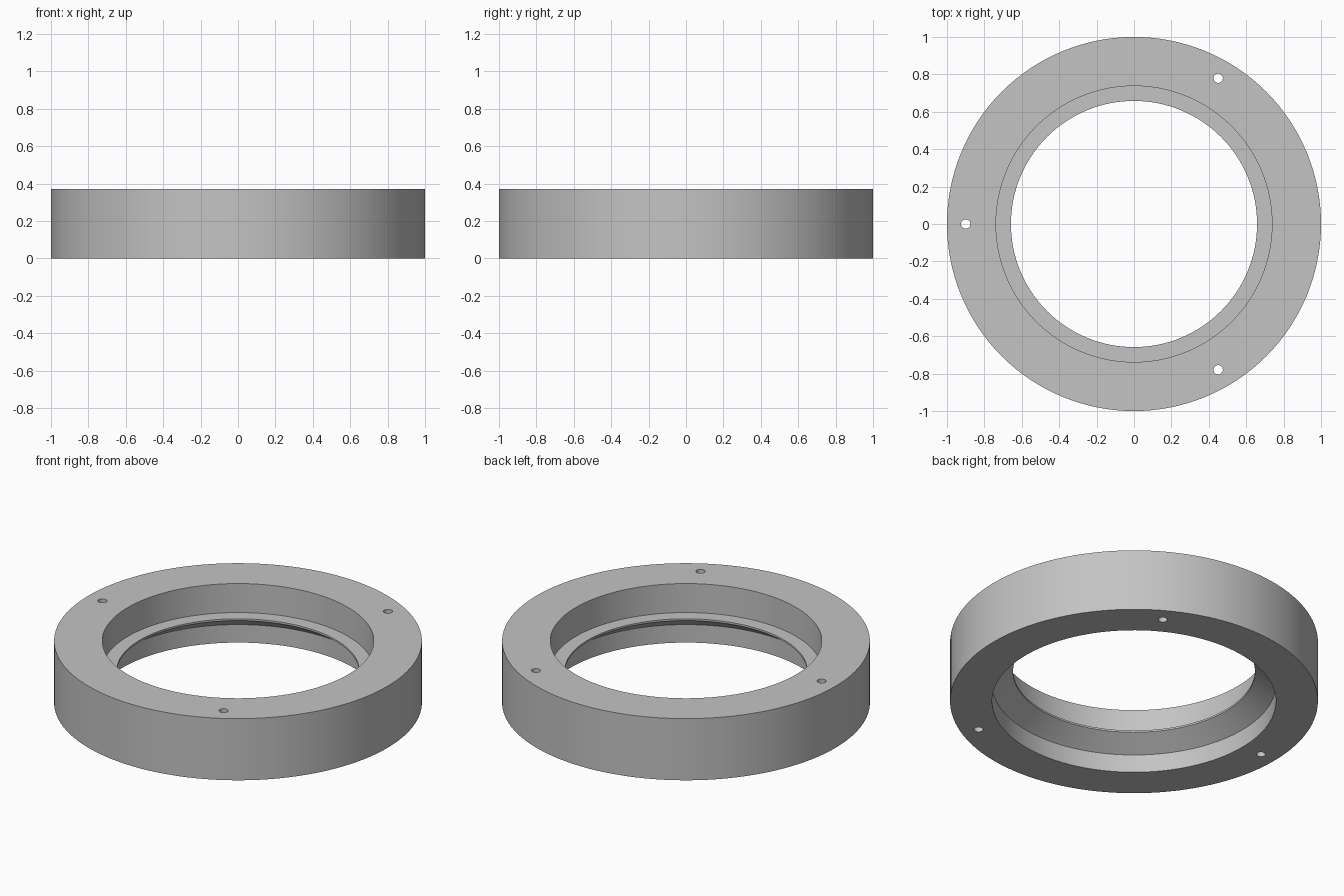
import bpy, bmesh, math
from mathutils import Matrix, Vector

cube = bpy.data.objects.get("Cube")
if cube:
    bpy.data.objects.remove(cube, do_unlink=True)

SEGMENTS = 128
HEIGHT = 0.37

# Single grey material
grey = bpy.data.materials.new("plain grey")
grey.use_nodes = True
colour = (0.55, 0.55, 0.55, 1)
grey.diffuse_color = colour
grey.node_tree.nodes["Principled BSDF"].inputs["Base Color"].default_value = colour


def add_object(name, bm):
    bmesh.ops.recalc_face_normals(bm, faces=bm.faces)
    mesh = bpy.data.meshes.new(name)
    bm.to_mesh(mesh)
    bm.free()
    mesh.materials.append(grey)
    obj = bpy.data.objects.new(name, mesh)
    bpy.context.collection.objects.link(obj)
    return obj


# Ring cross-section (radius, height): outer wall, top bore, lip, cone, lower bore
profile = [(1, 0), (1, HEIGHT), (0.738, HEIGHT), (0.738, 0.196),
           (0.658, 0.196), (0.658, 0.185), (0.772, 0.108), (0.772, 0)]
bm = bmesh.new()
verts = [bm.verts.new((r, 0, z)) for r, z in profile]
edges = [bm.edges.new((a, b)) for a, b in zip(verts, verts[1:] + verts[:1])]
bmesh.ops.spin(bm, geom=verts + edges, cent=(0, 0, 0), axis=(0, 0, 1),
               angle=math.tau, steps=SEGMENTS, use_merge=True)
bmesh.ops.remove_doubles(bm, verts=bm.verts, dist=1e-5)
ring = add_object("flange_ring", bm)

# Three bolt holes, drilled right through
bm = bmesh.new()
for i in range(3):
    angle = math.pi + i * math.tau / 3
    place = Vector((0.9 * math.cos(angle), 0.9 * math.sin(angle), HEIGHT / 2))
    bmesh.ops.create_cone(bm, cap_ends=True, segments=24, radius1=0.025,
                          radius2=0.025, depth=1, matrix=Matrix.Translation(place))
drill = add_object("hole_cutter", bm)
drill.hide_render = True

cut = ring.modifiers.new("bolt holes", "BOOLEAN")
cut.operation = "DIFFERENCE"
cut.solver = "EXACT"
cut.object = drill

bpy.ops.object.select_all(action="DESELECT")
bpy.context.view_layer.objects.active = ring
ring.select_set(True)
bpy.ops.object.modifier_apply(modifier=cut.name)
bpy.data.objects.remove(drill, do_unlink=True)
bpy.ops.object.shade_smooth_by_angle(angle=math.radians(25))
